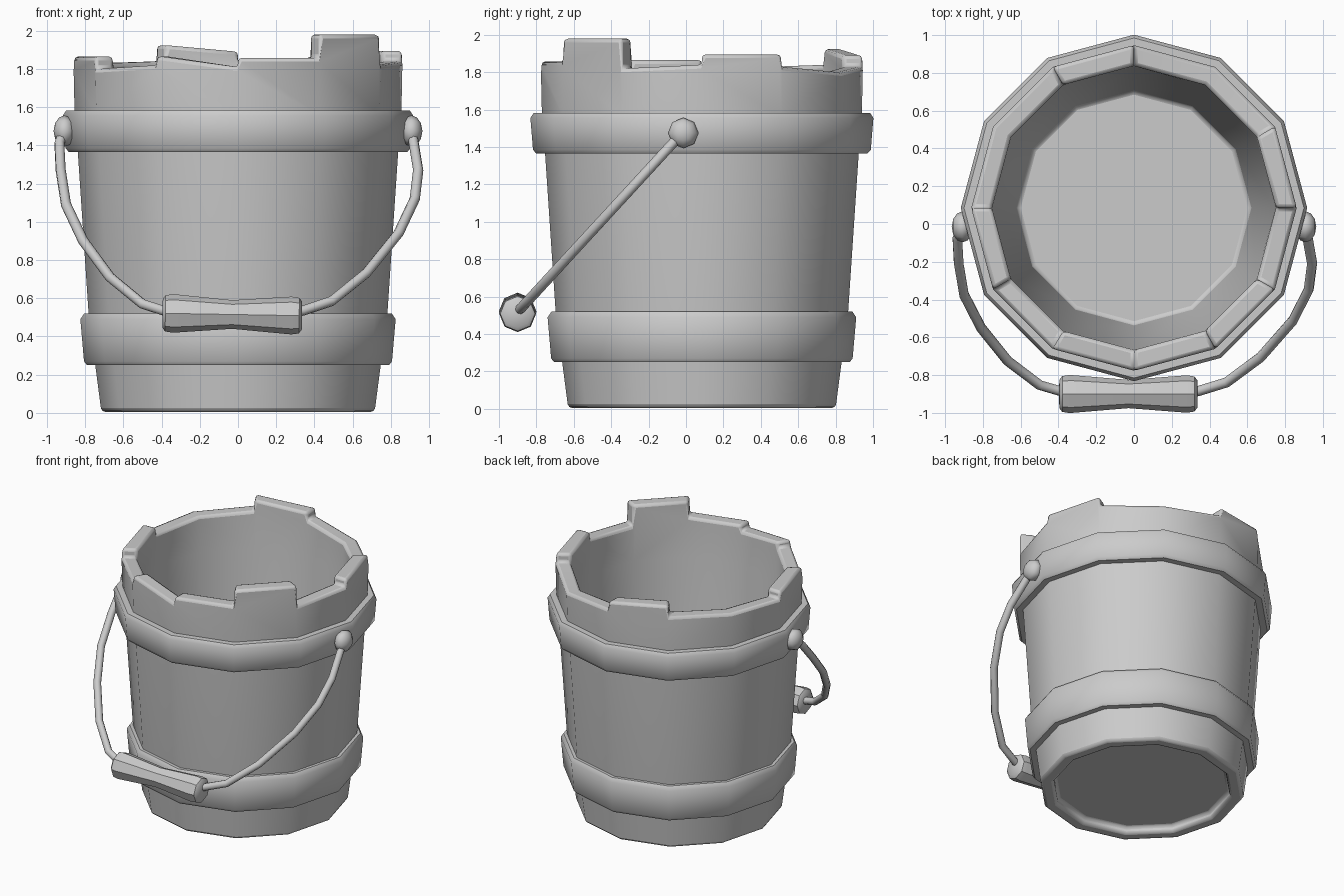
import bpy, bmesh
from math import sin, cos, radians, pi
from mathutils import Matrix, Vector

if "Cube" in bpy.data.objects:
    bpy.data.objects.remove(bpy.data.objects["Cube"])

N = 12          # staves
CY = 0.085      # bucket axis in y


def ring(bm, r, z, n=N):
    return [bm.verts.new((r * cos(2 * pi * i / n), r * sin(2 * pi * i / n), z)) for i in range(n)]


def bridge(bm, a, b):
    n = len(a)
    for i in range(n):
        bm.faces.new((a[i], a[(i + 1) % n], b[(i + 1) % n], b[i]))


def finish(bm, name, matrix, bevel=0, angle=40):
    bmesh.ops.recalc_face_normals(bm, faces=bm.faces)
    me = bpy.data.meshes.new(name)
    bm.to_mesh(me)
    bm.free()
    me.transform(matrix)
    ob = bpy.data.objects.new(name, me)
    bpy.context.collection.objects.link(ob)
    bpy.ops.object.select_all(action='DESELECT')
    ob.select_set(True)
    bpy.context.view_layer.objects.active = ob
    if bevel:
        m = ob.modifiers.new("bevel", 'BEVEL')
        m.width, m.segments = bevel, 2
        m.limit_method, m.angle_limit = 'ANGLE', radians(35)
        m.use_clamp_overlap = False
    bpy.ops.object.shade_smooth_by_angle(angle=radians(angle))
    return ob


def lathe(name, profile, matrix, n=N, closed=False):
    bm = bmesh.new()
    rings = [ring(bm, r, z, n) for r, z in profile]
    for a, b in zip(rings, rings[1:]):
        bridge(bm, a, b)
    if closed:
        bridge(bm, rings[-1], rings[0])
    else:
        bm.faces.new(rings[0])
        bm.faces.new(rings[-1])
    return finish(bm, name, matrix)


AXIS = Matrix.Translation((0, CY, 0))

# Bucket: hollow twelve-sided body with an uneven stave-top rim
bm = bmesh.new()
outer = [ring(bm, r, z) for r, z in
         [(0.62, 0.06), (0.62, 0.005), (0.715, 0.005), (0.747, 0.25), (0.782, 0.52),
          (0.838, 1.36), (0.855, 1.56)]]
inner = [ring(bm, r, z) for r, z in [(0.745, 1.56), (0.62, 0.12)]]
for rings in (outer, inner):
    for a, b in zip(rings, rings[1:]):
        bridge(bm, a, b)
bm.faces.new(outer[0])
bm.faces.new(inner[-1])

# Start and end height of each stave, counter-clockwise from +x
tops = [(1.895, 1.895), (1.83, 1.80), (1.80, 1.83), (1.89, 1.925), (1.84, 1.83), (1.83, 1.81),
        (1.865, 1.865), (1.80, 1.82), (1.868, 1.81), (1.858, 1.858), (1.98, 1.98), (1.82, 1.84)]


def column(r):
    # per corner: vertex for the previous stave's end and this stave's start
    cols = []
    for i in range(N):
        a = 2 * pi * i / N
        z0, z1 = tops[i - 1][1], tops[i][0]
        v0 = bm.verts.new((r * cos(a), r * sin(a), z0))
        v1 = v0 if z0 == z1 else bm.verts.new((r * cos(a), r * sin(a), z1))
        cols.append((v0, v1))
    return cols


oc, ic = column(0.862), column(0.752)
for i in range(N):
    j = (i + 1) % N
    for base, col in ((outer[-1], oc), (inner[0], ic)):
        f = [base[i], base[j]]
        if col[j][1].co.z < col[j][0].co.z:
            f.append(col[j][1])
        f += [col[j][0], col[i][1]]
        if col[i][0].co.z < col[i][1].co.z:
            f.append(col[i][0])
        bm.faces.new(f)
    bm.faces.new((oc[i][1], oc[j][0], ic[j][0], ic[i][1]))
    if oc[i][0] is not oc[i][1]:
        bm.faces.new((oc[i][0], oc[i][1], ic[i][1], ic[i][0]))
finish(bm, "bucket_body", AXIS, bevel=0.02)

# Hoops
lathe("upper_hoop", [(0.82, 1.365), (0.885, 1.365), (0.903, 1.385), (0.917, 1.555),
                     (0.9, 1.582), (0.83, 1.582)], AXIS, closed=True)
lathe("lower_hoop", [(0.73, 0.25), (0.79, 0.25), (0.806, 0.27), (0.825, 0.49),
                     (0.805, 0.52), (0.76, 0.52)], AXIS, closed=True)

# Handle pivots: faceted knobs on the upper hoop
for side, name in ((-1, "left_pivot"), (1, "right_pivot")):
    bm = bmesh.new()
    bmesh.ops.create_uvsphere(bm, u_segments=8, v_segments=6, radius=1)
    m = (Matrix.Translation((side * 0.908, -0.015, 1.475))
         @ Matrix.Diagonal((0.057, 0.082, 0.082, 1)) @ Matrix.Rotation(pi / 2, 4, 'Y'))
    finish(bm, name, m, angle=60)

# Wire handle: path in a slanted plane, one half each side of the grip
halves = {
    "left_wire": [(-0.91, 1.475), (-0.935, 1.41), (-0.928, 1.27), (-0.9, 1.09), (-0.81, 0.9),
                  (-0.67, 0.71), (-0.5, 0.57), (-0.39, 0.535), (-0.3, 0.525)],
    "right_wire": [(0.91, 1.475), (0.92, 1.41), (0.943, 1.27), (0.925, 1.12), (0.84, 0.94),
                   (0.67, 0.73), (0.49, 0.585), (0.34, 0.535), (0.25, 0.52)],
}
for name, pts in halves.items():
    cu = bpy.data.curves.new(name, 'CURVE')
    cu.dimensions = '3D'
    cu.bevel_depth, cu.bevel_resolution = 0.027, 2
    cu.use_fill_caps = True
    sp = cu.splines.new('POLY')
    sp.points.add(len(pts) - 1)
    for p, (x, z) in zip(sp.points, pts):
        p.co = (x, -0.02 - 0.92 * (1.475 - z), z, 1)
    sp.use_smooth = True
    ob = bpy.data.objects.new(name, cu)
    bpy.context.collection.objects.link(ob)

# Wooden grip: waisted eight-sided roll
grip = (Matrix.Translation((-0.03, -0.9, 0.515)) @ Matrix.Rotation(radians(1), 4, 'Y')
        @ Matrix.Rotation(pi / 2, 4, 'Y'))
lathe("handle_grip", [(0.075, -0.365), (0.095, -0.35), (0.101, -0.31), (0.075, 0),
                      (0.099, 0.31), (0.093, 0.35), (0.073, 0.365)], grip, n=8)
